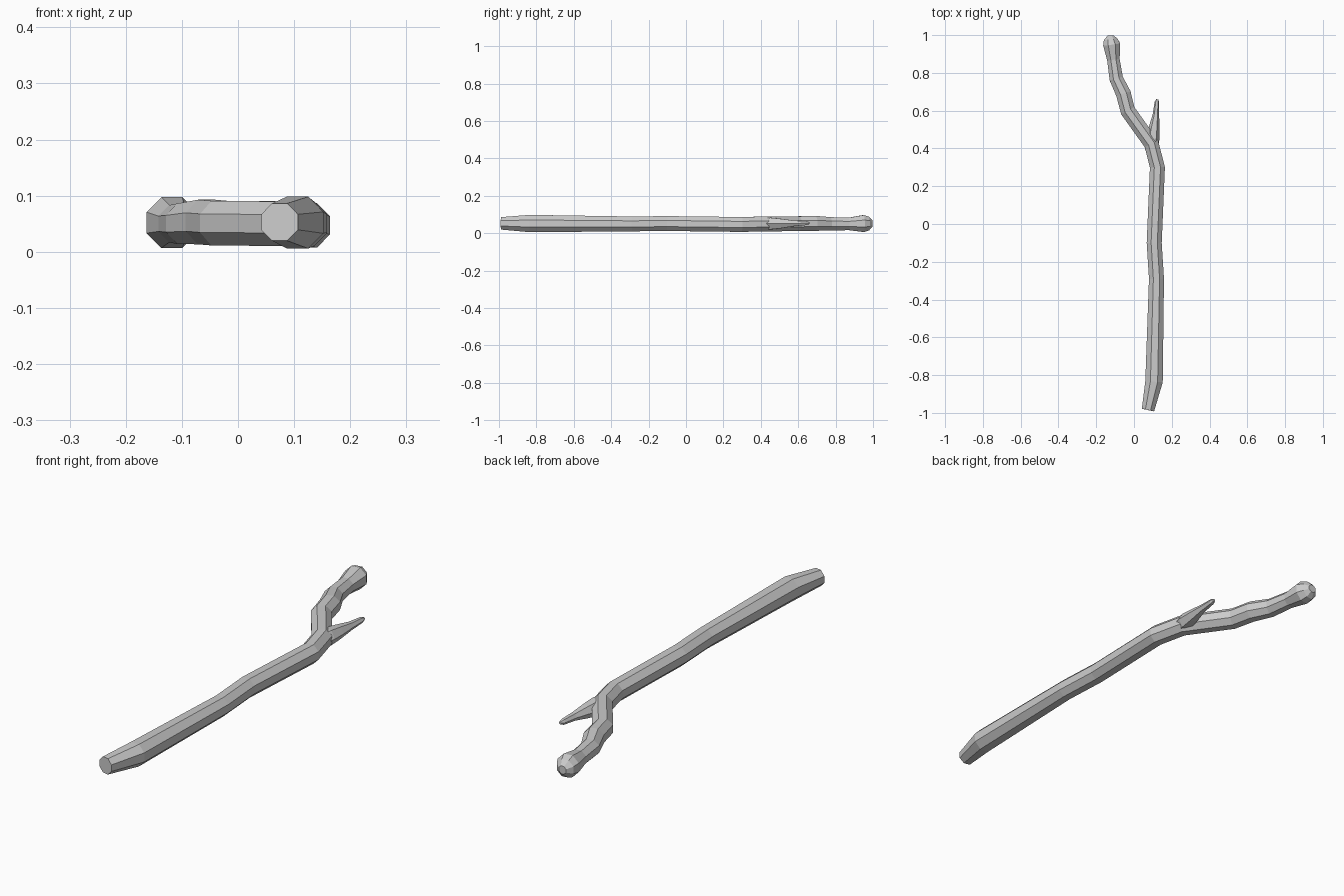
import bpy, bmesh, math
from mathutils import Vector

if "Cube" in bpy.data.objects:
    bpy.data.objects.remove(bpy.data.objects["Cube"])

SIDES = 8


def tube(name, stations, sides=SIDES, turn=0.5):
    """Faceted tube through (x, y, z, radius) stations with flat end caps."""
    pts = [Vector(s[:3]) for s in stations]
    bm = bmesh.new()
    rings = []
    for i, s in enumerate(stations):
        a, b = pts[max(i - 1, 0)], pts[min(i + 1, len(pts) - 1)]
        tangent = (b - a).normalized()
        side = tangent.cross(Vector((0, 0, 1))).normalized()
        up = side.cross(tangent)
        ring = []
        for k in range(sides):
            ang = 2 * math.pi * (k + turn) / sides
            ring.append(bm.verts.new(pts[i] + s[3] * (math.cos(ang) * side + math.sin(ang) * up)))
        rings.append(ring)
    for r0, r1 in zip(rings, rings[1:]):
        for k in range(sides):
            n = (k + 1) % sides
            bm.faces.new((r0[k], r0[n], r1[n], r1[k]))
    bm.faces.new(rings[0])
    bm.faces.new(rings[-1])
    bmesh.ops.recalc_face_normals(bm, faces=bm.faces)
    mesh = bpy.data.meshes.new(name)
    bm.to_mesh(mesh)
    bm.free()
    obj = bpy.data.objects.new(name, mesh)
    bpy.context.collection.objects.link(obj)
    return obj


# Main crooked stick, ending in a knobbed tip
tube("stick", [
    (0.074, -0.985, 0.053, 0.036),
    (0.106, -0.835, 0.052, 0.050),
    (0.119, -0.290, 0.050, 0.043),
    (0.107, -0.100, 0.052, 0.043),
    (0.124, 0.300, 0.047, 0.043),
    (0.092, 0.425, 0.050, 0.043),
    (-0.033, 0.600, 0.051, 0.043),
    (-0.056, 0.690, 0.053, 0.043),
    (-0.094, 0.770, 0.050, 0.039),
    (-0.109, 0.870, 0.050, 0.036),
    (-0.118, 0.950, 0.052, 0.049),
    (-0.124, 0.978, 0.052, 0.039),
    (-0.124, 0.997, 0.052, 0.018),
])

# Short pointed side twig
tube("side_twig", [
    (0.090, 0.400, 0.050, 0.034),
    (0.100, 0.455, 0.052, 0.036),
    (0.107, 0.510, 0.052, 0.029),
    (0.116, 0.580, 0.053, 0.017),
    (0.121, 0.645, 0.054, 0.012),
    (0.123, 0.660, 0.055, 0.006),
], sides=6, turn=0)
